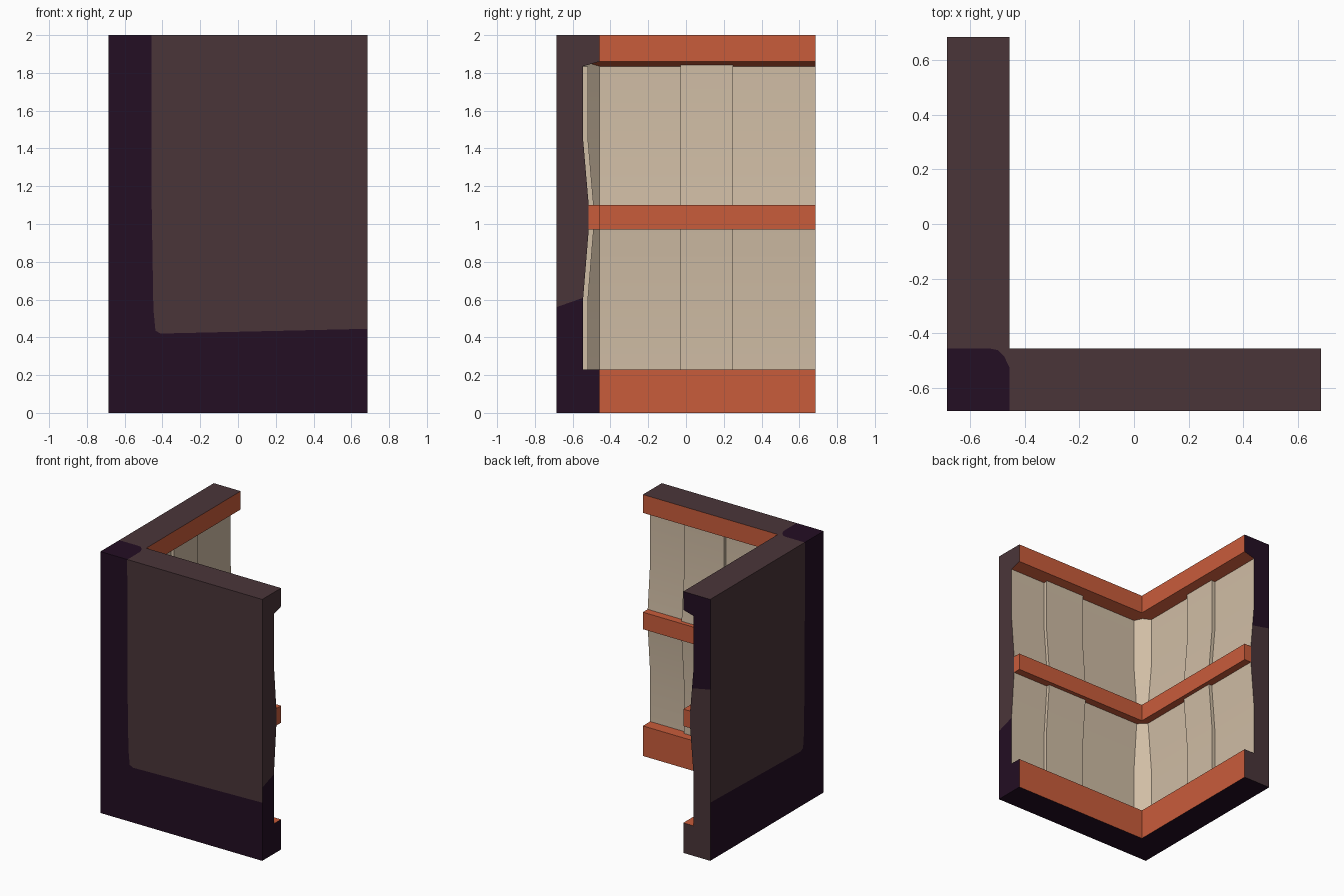
import bpy, bmesh
from mathutils import Vector

if "Cube" in bpy.data.objects:
    bpy.data.objects.remove(bpy.data.objects["Cube"])

E, I, H = 0.685, -0.457, 2.0          # outer extent, inner trim plane, height
D, M = -0.545, -0.515                 # plaster depth: deepest, and beside the rail
PROUD = 0.026                         # how far the middle panel stands out


def material(name, rgb):
    m = bpy.data.materials.new(name)
    lin = [((c / 255 + 0.055) / 1.055) ** 2.4 for c in rgb]
    m.diffuse_color = (*lin, 1)
    m.use_nodes = True
    m.node_tree.nodes["Principled BSDF"].inputs["Base Color"].default_value = m.diffuse_color
    return m


brown = material("faded brown", (74, 53, 57))
dark = material("dark plum", (35, 14, 35))
orange = material("orange trim", (201, 92, 59))
beige = material("beige plaster", (208, 189, 165))


class Part:
    """Collects flat polygons into one object; each face is turned towards a hint."""

    def __init__(self, name, mats, smooth=False):
        self.name, self.mats, self.smooth = name, mats, smooth
        self.bm = bmesh.new()

    def poly(self, pts, hint, mat=0, swap=False):
        if swap:                      # second wall: x and y exchanged
            pts = [(y, x, z) for x, y, z in pts]
            hint = (hint[1], hint[0], hint[2])
        f = self.bm.faces.new([self.bm.verts.new(p) for p in pts])
        f.normal_update()
        if f.normal.dot(Vector(hint)) < 0:
            f.normal_flip()
        f.material_index = mat
        return f

    def sweep(self, profile, hints):
        """Mitred L-shaped run of a (depth, z) profile along both walls."""
        for s in (False, True):
            for (d0, z0), (d1, z1), h in zip(profile, profile[1:], hints):
                self.poly([(d0, d0, z0), (E, d0, z0), (E, d1, z1), (d1, d1, z1)], h, 0, s)

    def done(self):
        bmesh.ops.remove_doubles(self.bm, verts=self.bm.verts, dist=1e-5)
        me = bpy.data.meshes.new(self.name)
        self.bm.to_mesh(me)
        self.bm.free()
        for m in self.mats:
            me.materials.append(m)
        ob = bpy.data.objects.new(self.name, me)
        bpy.context.collection.objects.link(ob)
        if self.smooth:
            bpy.context.view_layer.objects.active = ob
            ob.select_set(True)
            bpy.ops.object.shade_smooth_by_angle(angle=0.4)
            ob.select_set(False)


OUT, UP, DOWN = (0, 1, 0), (0, 0, 1), (0, 0, -1)

# Outer shell: weathered outside faces, top, bottom and end caps
shell = Part("wall_shell", [brown, dark])
edge = [(-.458, 2), (-.457, 1.1), (-.448, .55), (-.437, .435), (-.41, .42), (E, .445)]
for s in (False, True):
    for extra, mat in (([(E, 2)], 0), ([(E, 0), (-E, 0), (-E, 2)], 1)):
        shell.poly([(x, -E, z) for x, z in edge + extra], (0, -1, 0), mat, s)

stain = [(I, -E), (I, -.525), (-.475, -.487), (-.50, -.462), (-.525, I), (-E, I)]
arms = [(-E, E), (I, E), (I, I), (E, I), (E, -E)]
shell.poly([(x, y, H) for x, y in stain + [(-E, -E)]], UP, 1)
shell.poly([(x, y, H) for x, y in stain + arms], UP, 0)
shell.poly([(x, y, 0) for x, y in arms + [(-E, -E)]], DOWN, 1)

section = [(-E, 0), (I, 0), (I, .23), (D, .23), (D, .60), (M, .97), (M, 1.1),
           (D, 1.45), (D, 1.835), (I, 1.86), (I, H), (-E, H)]
# end caps, cut at the stain line; the two ends are stained at opposite ends
for s, z_out, slope, upper in ((False, .56, .35, 0), (True, 1.31, -.2, 1)):
    cap = shell.poly([(E, y, z) for y, z in section], (1, 0, 0), 0, s)
    co, no = Vector((E, -E, z_out)), Vector((0, -slope, 1))
    if s:
        co, no = Vector((-E, E, z_out)), Vector((-slope, 0, 1))
    res = bmesh.ops.bisect_plane(shell.bm, geom=[cap] + cap.edges[:] + cap.verts[:],
                                 plane_co=co, plane_no=no)
    for f in res["geom"]:
        if isinstance(f, bmesh.types.BMFace):
            above = (f.calc_center_median() - co).dot(no) > 0
            f.material_index = upper if above else 1 - upper
shell.done()

# Orange trims
base = Part("base_trim", [orange])
base.sweep([(I, 0), (I, .23), (D - .01, .23)], [OUT, UP])
base.done()

crown = Part("top_trim", [orange])
crown.sweep([(I, H), (I, 1.86), (D, 1.835)], [OUT, DOWN])
crown.done()

rail = Part("middle_rail", [orange])
bar = [(M, .97), (I, .97), (I, 1.1), (M, 1.1)]
rail.sweep(bar, [DOWN, OUT, UP])
for s in (False, True):
    rail.poly([(E, y, z) for y, z in bar], (1, 0, 0), 0, s)
rail.done()

# Plaster panels: leaning in towards the rail, middle panel of each wall proud
panels = Part("plaster_panels", [beige], smooth=True)
lower = [(D, .23), (D, .60), (M, .97)]
upper = [(M, 1.1), (D, 1.45), (D, 1.835)]
for curve in (lower, upper):
    for (d0, z0), (d1, z1) in zip(curve, curve[1:]):
        for s, a, b in ((False, .042, .38), (True, -.03, .25)):
            for u0, u1, p in ((I, a, 0), (a, b, PROUD), (b, E, 0)):
                top = z1 + (p * .28 if z1 > 1.8 else 0)
                panels.poly([(u0, d0 + p, z0), (u1, d0 + p, z0),
                             (u1, d1 + p, top), (u0, d1 + p, top)], OUT, 0, s)
            for u, h in ((a, (-1, 0, 0)), (b, (1, 0, 0))):   # sides of proud panel
                panels.poly([(u, d0, z0), (u, d0 + PROUD, z0),
                             (u, d1 + PROUD, z1), (u, d1, z1)], h, 0, s)
        # chamfered corner strip
        t = z1 + (.012 if z1 > 1.8 else 0)
        panels.poly([(I, d0, z0), (I, d1, z1), (d1, I, z1), (d0, I, z0)], (1, 1, 0))
        if t > z1:                                           # close up to the trim
            panels.poly([(I, d1, z1), (I, d1, t), (d1, I, t), (d1, I, z1)], (1, 1, 0))
panels.done()
